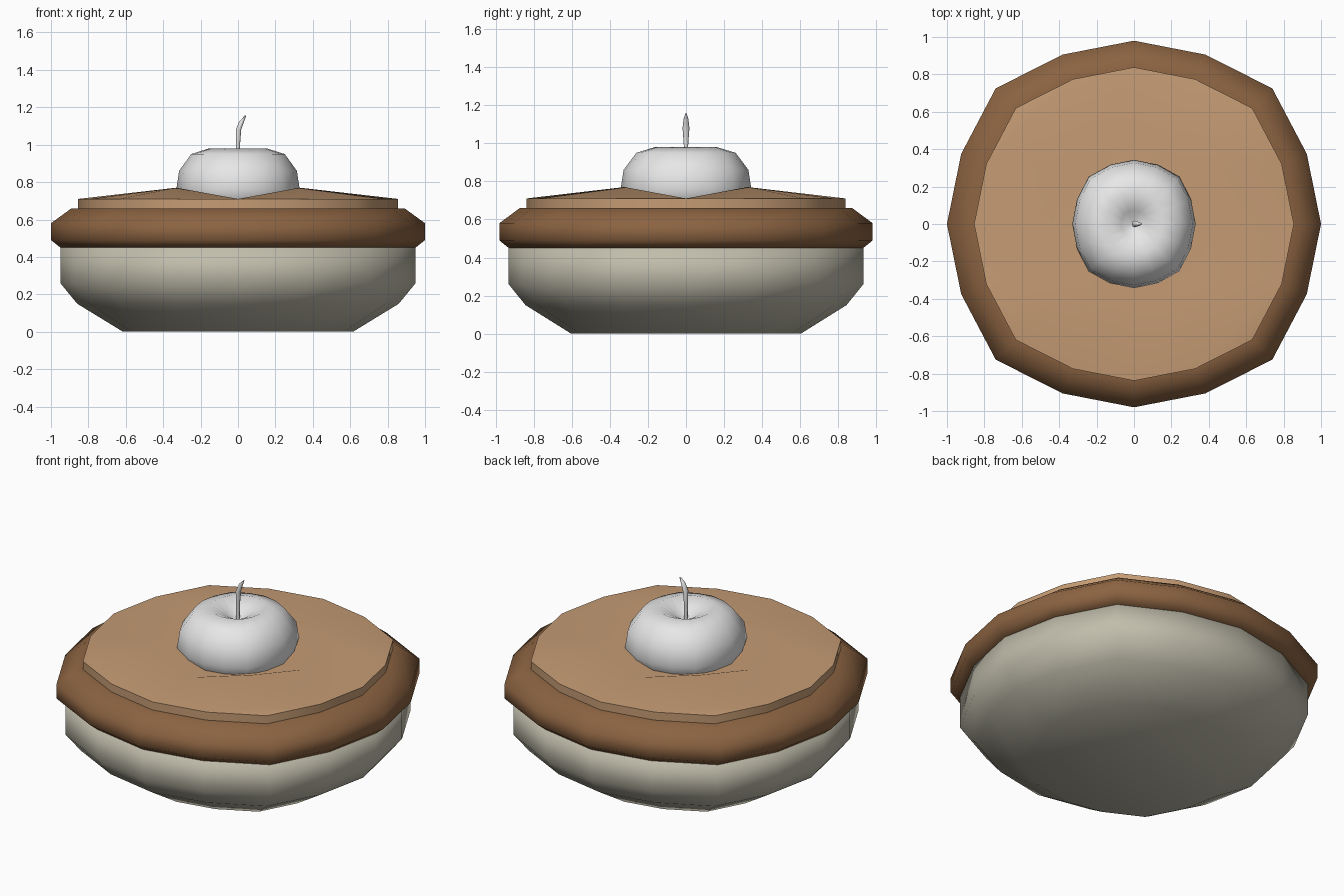
import bpy
import bmesh
from math import atan2, cos, sin, pi, radians
from mathutils import Vector

if "Cube" in bpy.data.objects:
    bpy.data.objects.remove(bpy.data.objects["Cube"], do_unlink=True)

SIDES = 16


def material(name, color):
    mat = bpy.data.materials.new(name)
    mat.use_nodes = True
    mat.diffuse_color = (*color, 1)
    mat.node_tree.nodes["Principled BSDF"].inputs["Base Color"].default_value = (*color, 1)
    return mat


def rim_point(radius, step, z, squareness=1.046, y_scale=0.98):
    """Point on the slightly squarish outline, pushed out on the diagonals."""
    if step % 4 == 2:
        radius *= squareness
    a = step * 2 * pi / SIDES
    return Vector((radius * cos(a), radius * sin(a) * y_scale, z))


def add_loft(bm, rings, cap_start=False, cap_end=False):
    loops = [[bm.verts.new(p) for p in ring] for ring in rings]
    for a, b in zip(loops, loops[1:]):
        n = len(a)
        for i in range(n):
            j = (i + 1) % n
            bm.faces.new((a[i], a[j], b[j], b[i]))
    if cap_start:
        bm.faces.new(loops[0][::-1])
    if cap_end:
        bm.faces.new(loops[-1])
    return loops


def finish(bm, name, mat, angle=180):
    bmesh.ops.remove_doubles(bm, verts=bm.verts, dist=0.0001)
    bmesh.ops.recalc_face_normals(bm, faces=bm.faces)
    mesh = bpy.data.meshes.new(name)
    bm.to_mesh(mesh)
    bm.free()
    mesh.materials.append(mat)
    obj = bpy.data.objects.new(name, mesh)
    bpy.context.collection.objects.link(obj)
    bpy.ops.object.select_all(action="DESELECT")
    obj.select_set(True)
    bpy.context.view_layer.objects.active = obj
    bpy.ops.object.shade_smooth_by_angle(angle=radians(angle))
    return obj


def turned_part(name, profile, mat, angle=180, caps=(True, True), **shape):
    bm = bmesh.new()
    rings = [[rim_point(r, s, z, **shape) for s in range(SIDES)] for r, z in profile]
    add_loft(bm, rings, *caps)
    return finish(bm, name, mat, angle)


dish_grey = material("dish grey", (0.53, 0.51, 0.41))
crust_brown = material("crust brown", (0.26, 0.125, 0.053))
filling_tan = material("filling tan", (0.56, 0.33, 0.175))
fruit_white = material("fruit white", (0.8, 0.8, 0.8))

# Dish and the crust rolled over its rim
turned_part("dish", [(0.615, 0), (0.86, 0.15), (0.95, 0.26), (0.95, 0.46)], dish_grey)
turned_part("crust", [(0.93, 0.45), (0.95, 0.45), (1, 0.49), (1, 0.58),
                      (0.89, 0.66), (0.83, 0.66)], crust_brown, 70)

# Filling: low wall and a four by four top raised at the inner corners
bm = bmesh.new()
add_loft(bm, [[rim_point(0.855, s, z) for s in range(SIDES)] for z in (0.64, 0.71)])
grid = {}
for i in range(-2, 3):
    for j in range(-2, 3):
        ring = max(abs(i), abs(j))
        step = round(atan2(j, i) / (2 * pi / SIDES)) % SIDES
        height = 0.77 if abs(i) == abs(j) == 1 else 0.71
        grid[i, j] = bm.verts.new(rim_point((0, 0.446, 0.855)[ring], step, height))
for i in range(-2, 2):
    for j in range(-2, 2):
        bm.faces.new([grid[i + a, j + b] for a, b in ((0, 0), (1, 0), (1, 1), (0, 1))])
finish(bm, "filling", filling_tan, 60)

# Fruit with a dimple in its top
turned_part("fruit", [(0.29, 0.65), (0.33, 0.76), (0.315, 0.86), (0.25, 0.95),
                      (0.155, 0.98), (0.07, 0.94), (0.012, 0.9)],
            fruit_white, squareness=1.04, y_scale=1.04)

# Curved stem: centre x, height, half width in x, half width in y
stem_path = [(0, 0.89, 0.01, 0.009), (0, 1.0, 0.011, 0.012), (0.003, 1.08, 0.014, 0.018),
             (0.02, 1.125, 0.013, 0.013), (0.04, 1.155, 0.004, 0.004)]
bm = bmesh.new()
rings = []
for x, z, wx, wy in stem_path:
    rings.append([Vector((x + wx * cos(k * pi / 4), wy * sin(k * pi / 4), z)) for k in range(8)])
add_loft(bm, rings, True, True)
finish(bm, "stem", fruit_white, 60)
